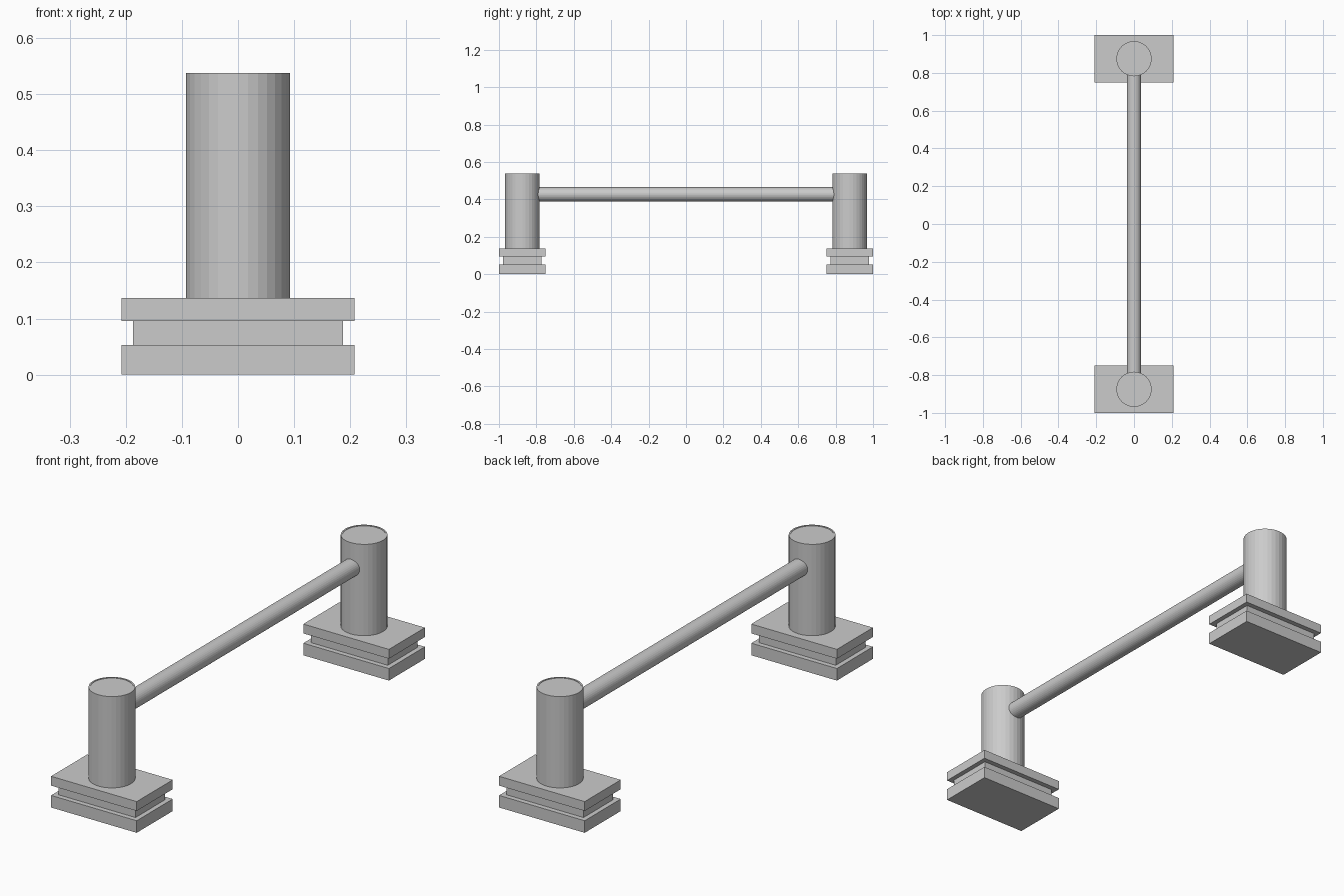
import bpy, bmesh
from mathutils import Matrix

if "Cube" in bpy.data.objects:
    bpy.data.objects.remove(bpy.data.objects["Cube"])


def finish(name, bm):
    bmesh.ops.recalc_face_normals(bm, faces=bm.faces)
    mesh = bpy.data.meshes.new(name)
    bm.to_mesh(mesh)
    bm.free()
    obj = bpy.data.objects.new(name, mesh)
    bpy.context.collection.objects.link(obj)
    return obj


def slab(name, y, width, depth, z0, z1):
    bm = bmesh.new()
    m = Matrix.Translation((0, y, (z0 + z1) / 2)) @ Matrix.Diagonal((width, depth, z1 - z0, 1))
    bmesh.ops.create_cube(bm, size=1, matrix=m)
    return finish(name, bm)


def add_cylinder(bm, radius, length, matrix, sides=32):
    bmesh.ops.create_cone(bm, cap_ends=True, segments=sides, radius1=radius,
                          radius2=radius, depth=length, matrix=matrix)


for side, label in ((-1, "front"), (1, "back")):
    y = side * 0.875

    # Stepped footing: wide slab, narrower neck, wide slab
    slab(label + "_footing_bottom", y, 0.416, 0.25, 0, 0.053)
    slab(label + "_footing_neck", y, 0.374, 0.206, 0.053, 0.096)
    slab(label + "_footing_top", y, 0.416, 0.25, 0.096, 0.137)

    # Column with a thin rim around a slightly sunken top
    bm = bmesh.new()
    add_cylinder(bm, 0.093, 0.401, Matrix.Translation((0, y, 0.3375)))
    top = max(bm.faces, key=lambda f: f.calc_center_median().z)
    bmesh.ops.inset_region(bm, faces=[top], thickness=0.007)
    inner = bmesh.ops.extrude_discrete_faces(bm, faces=[top])["faces"][0]
    bmesh.ops.translate(bm, vec=(0, 0, -0.002), verts=inner.verts)
    finish(label + "_column", bm)

    # Small staggered studs on the underside
    bm = bmesh.new()
    for row in range(4):
        for col in range(5):
            x = -0.15 + col * 0.07 + (row % 2) * 0.02
            m = Matrix.Translation((x, y - 0.09 + row * 0.06, 0.002))
            add_cylinder(bm, 0.004, 0.004, m, 8)
    finish(label + "_underside_studs", bm)

# Round tie beam between the columns
bm = bmesh.new()
add_cylinder(bm, 0.038, 1.62, Matrix.Translation((0, 0, 0.427)) @ Matrix.Rotation(1.5707963, 4, 'X'))
finish("tie_beam", bm)
